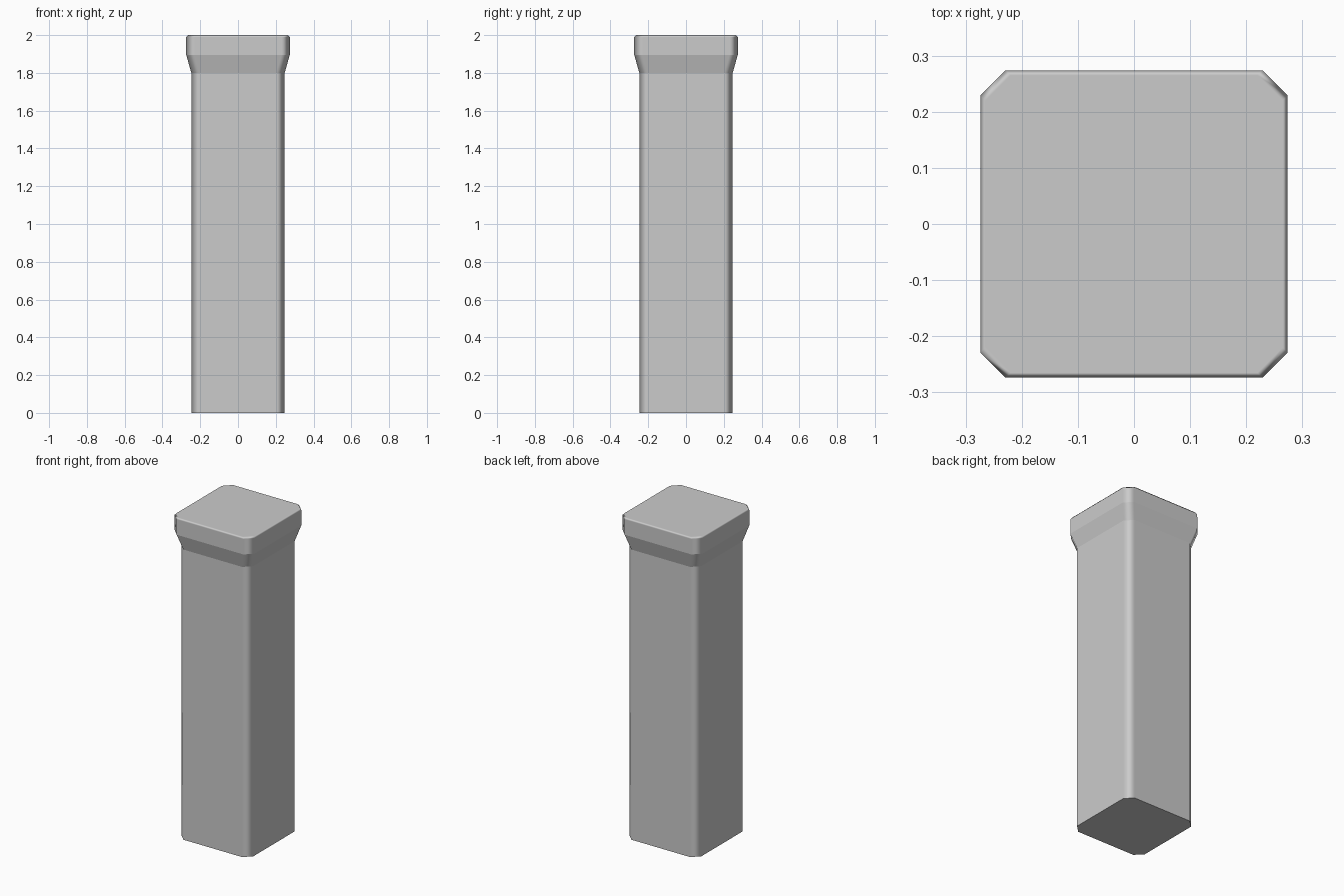
import bpy, bmesh

if "Cube" in bpy.data.objects:
    bpy.data.objects.remove(bpy.data.objects["Cube"])

# Chamfered-square sections from bottom to top: (half width, z)
SECTIONS = [(0.247, 0.0), (0.247, 1.80), (0.274, 1.895), (0.274, 1.99), (0.265, 2.0)]
SHARP_RINGS = (0, 1, 2)
CHAMFER = 0.045


def section(half, z):
    a, b = half, half - CHAMFER
    return [(a, -b, z), (a, b, z), (b, a, z), (-b, a, z),
            (-a, b, z), (-a, -b, z), (-b, -a, z), (b, -a, z)]


# Post: shaft, flared neck and softened cap lofted through the sections
bm = bmesh.new()
rings = [[bm.verts.new(p) for p in section(h, z)] for h, z in SECTIONS]
for low, high in zip(rings, rings[1:]):
    for i in range(8):
        j = (i + 1) % 8
        bm.faces.new((low[i], low[j], high[j], high[i]))
bm.faces.new(rings[0][::-1])
bm.faces.new(rings[-1])

# Smooth corners, crisp base and neck lines
for f in bm.faces:
    f.smooth = True
for r in SHARP_RINGS:
    for i in range(8):
        bm.edges.get((rings[r][i], rings[r][(i + 1) % 8])).smooth = False

mesh = bpy.data.meshes.new("post")
bm.to_mesh(mesh)
bm.free()
post = bpy.data.objects.new("post", mesh)
bpy.context.collection.objects.link(post)

# Keep the broad faces flat so only the bevels carry the shading
wn = post.modifiers.new("flat_faces", 'WEIGHTED_NORMAL')
wn.mode = 'FACE_AREA'
wn.weight = 100
wn.keep_sharp = True
